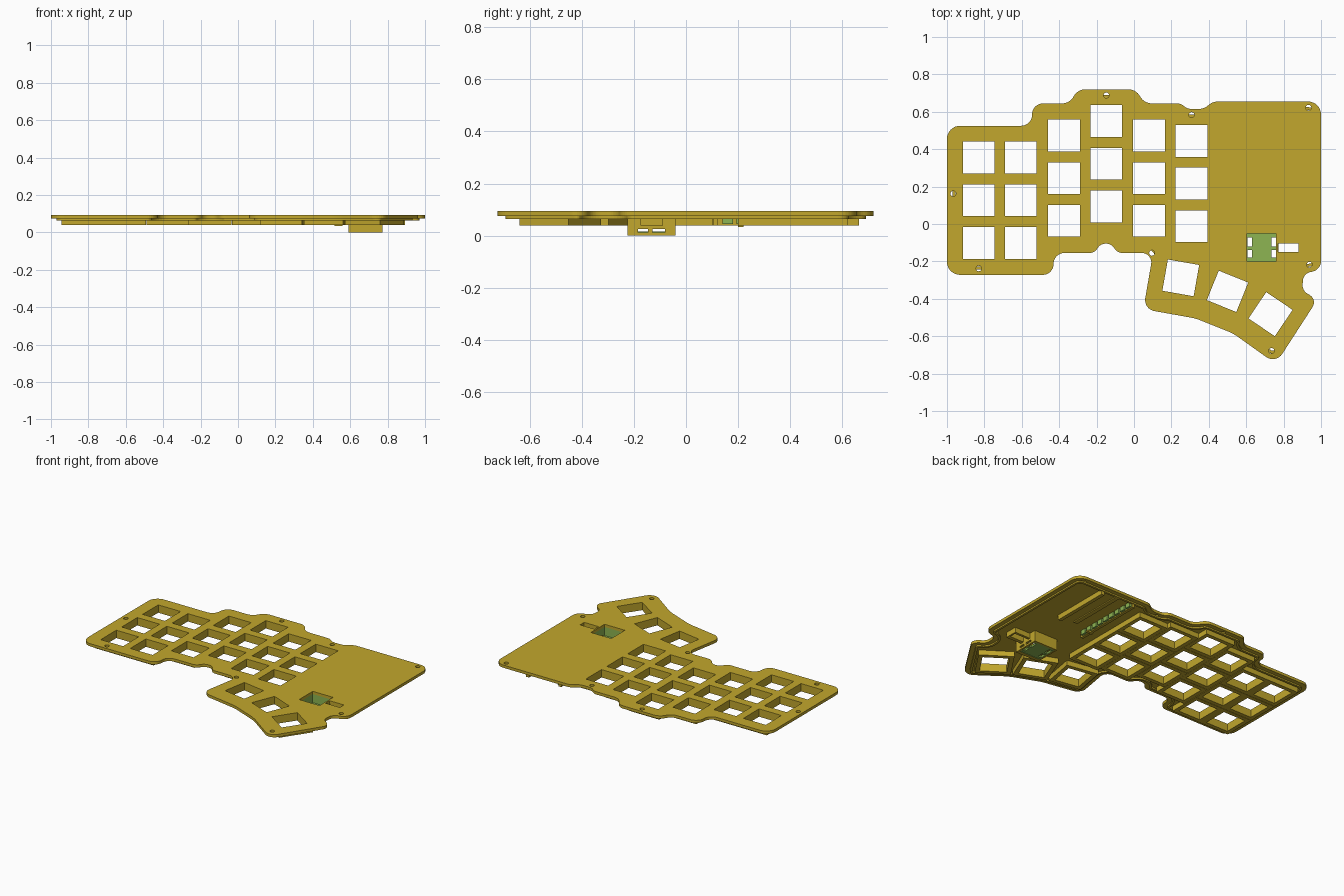
import bpy, bmesh, math
from mathutils import Vector, Matrix

if "Cube" in bpy.data.objects:
    bpy.data.objects.remove(bpy.data.objects["Cube"])


def material(name, rgb):
    m = bpy.data.materials.new(name)
    m.diffuse_color = (*rgb, 1)
    m.use_nodes = True
    m.node_tree.nodes["Principled BSDF"].inputs["Base Color"].default_value = m.diffuse_color
    return m


GOLD = material("mustard plastic", (0.54, 0.39, 0.026))
GREEN = material("leaf green", (0.27, 0.46, 0.085))


def add_mesh(name, mesh, mat):
    ob = bpy.data.objects.new(name, mesh)
    bpy.context.collection.objects.link(ob)
    mesh.materials.clear()
    mesh.materials.append(mat)
    return ob


def slab(name, loops, z0, z1, mat=GOLD):
    """Flat slab; the first loop is the outside, the rest are holes."""
    cu = bpy.data.curves.new(name, 'CURVE')
    cu.dimensions = '2D'
    cu.fill_mode = 'BOTH'
    cu.extrude = (z1 - z0) / 2
    for loop in loops:
        sp = cu.splines.new('POLY')
        sp.points.add(len(loop) - 1)
        for p, v in zip(sp.points, loop):
            p.co = (v[0], v[1], 0, 1)
        sp.use_cyclic_u = True
    tmp = bpy.data.objects.new(name + "_profile", cu)
    bpy.context.collection.objects.link(tmp)
    dg = bpy.context.evaluated_depsgraph_get()
    me = bpy.data.meshes.new_from_object(tmp.evaluated_get(dg))
    bpy.data.objects.remove(tmp)
    me.transform(Matrix.Translation((0, 0, (z0 + z1) / 2)))
    for f in me.polygons:
        f.use_smooth = False
        f.material_index = 0
    return add_mesh(name, me, mat)


def box(name, x0, x1, y0, y1, z0, z1, mat=GOLD):
    bm = bmesh.new()
    bmesh.ops.create_cube(bm, size=1)
    for v in bm.verts:
        v.co = ((x0, x1)[v.co.x > 0], (y0, y1)[v.co.y > 0], (z0, z1)[v.co.z > 0])
    me = bpy.data.meshes.new(name)
    bm.to_mesh(me)
    bm.free()
    return add_mesh(name, me, mat)


def fillet(pts, steps=8):
    """Round each corner (x, y, radius) of a closed polygon."""
    out = []
    for i, (x, y, r) in enumerate(pts):
        p = Vector((x, y))
        a = Vector(pts[i - 1][:2]) - p
        b = Vector(pts[(i + 1) % len(pts)][:2]) - p
        t = min(r / math.tan(a.angle(b) / 2), a.length * 0.49, b.length * 0.49)
        a.normalize()
        b.normalize()
        rad = t * math.tan(a.angle(b) / 2)
        c = p + (a + b).normalized() * math.hypot(t, rad)
        u, w = p + a * t - c, p + b * t - c
        ang = math.atan2(u.x * w.y - u.y * w.x, u.dot(w))
        for k in range(steps + 1):
            out.append(c + Matrix.Rotation(ang * k / steps, 2) @ u)
    return out


def inset(loop, d):
    """Move a clockwise loop inwards by d."""
    out = []
    for i, p in enumerate(loop):
        e, f = (p - loop[i - 1]).normalized(), (loop[(i + 1) % len(loop)] - p).normalized()
        n = Vector((e.y + f.y, -e.x - f.x)).normalized()
        out.append(p + n * d / max(0.5, n.dot(Vector((e.y, -e.x)))))
    return out


def rect(x0, x1, y0, y1):
    return [(x0, y0), (x1, y0), (x1, y1), (x0, y1)]


def square(x, y, deg, s):
    r = Matrix.Rotation(math.radians(deg), 2)
    return [Vector((x, y)) + r @ Vector(c) for c in rect(-s / 2, s / 2, -s / 2, s / 2)]


def circle(x, y, r, n=20):
    return [(x + r * math.cos(2 * math.pi * i / n), y + r * math.sin(2 * math.pi * i / n))
            for i in range(n)]


# Plate outline, clockwise: x, y, corner radius
outline = fillet([
    (-1, .525, .07), (-.545, .525, .06), (-.545, .645, .06), (-.345, .645, .07),
    (-.30, .72, .07), (.01, .72, .07), (.055, .645, .07), (.25, .645, .06),
    (.285, .615, .06), (.375, .615, .08), (.42, .655, .08), (1, .655, .07),
    (1, -.245, .06), (.905, -.265, .05), (.90, -.355, .05), (.98, -.405, .055),
    (.758, -.748, .06), (.53, -.585, .3), (.33, -.505, .3), (.05, -.455, .06),
    (.102, -.155, .05), (-.09, -.155, .06), (-.12, -.105, .05), (-.18, -.105, .05),
    (-.21, -.155, .06), (-.43, -.155, .06), (-.43, -.272, .06), (-1, -.272, .07)])

# Key positions: six columns of three, plus the thumb arc
columns = [(-.83, .355), (-.605, .355), (-.375, .473), (-.148, .55), (.08, .473), (.307, .444)]
keys = [(x, y - .228 * i, 0) for x, y in columns for i in range(3)]
keys += [(.25, -.288, -10), (.50, -.36, -22), (.73, -.482, -34)]
screws = [(-.967, .162), (-.148, .688), (.308, .583), (.933, .622),
          (.938, -.217), (.735, -.678), (.096, -.155), (-.83, -.238)]

# Top plate with all openings
holes = [square(x, y, a, .17) for x, y, a in keys]
holes += [circle(x, y, .015) for x, y in screws]
holes += [rect(.605, .76, -.2, -.052), rect(.77, .88, -.15, -.105)]
slab("top_plate", [outline] + holes, .075, .094)

# Locating lip under the plate edge
slab("edge_lip", [inset(outline, .03), inset(outline, .045)], .065, .0755)

# Socket frames below every key opening
for i, (x, y, a) in enumerate(keys):
    slab(f"key_frame_{i + 1}", [square(x, y, a, .226), square(x, y, a, .17)], .04, .0755)

# Sensor well: walls with two slits on each side
cx, cy = .6825, -.126
walls = [box("well_front_wall", .592, .773, -.225, -.2, 0, .0755),
         box("well_back_wall", .592, .773, -.052, -.04, 0, .0755)]
for side, x0, x1 in (("left", .592, .605), ("right", .76, .773)):
    walls.append(box(f"well_{side}_sill", x0, x1, -.2, -.052, 0, .012))
    walls.append(box(f"well_{side}_wall", x0, x1, -.2, -.052, .025, .0755))
    for j, (y0, y1) in enumerate([(-.2, -.185), (-.145, -.128), (-.08, -.052)]):
        walls.append(box(f"well_{side}_post_{j + 1}", x0, x1, y0, y1, .012, .025))
for w in walls:
    w.data.materials.append(GREEN)
    for f in w.data.polygons:  # inner faces are green
        inward = Vector((cx, cy, 0)) - Vector((f.center.x, f.center.y, 0))
        along_x = w.name.startswith(("well_left", "well_right"))
        if (f.normal.x * inward.x > .01 if along_x else f.normal.y * inward.y > .01):
            f.material_index = 1

# Well floor with four openings
slots = [rect(a, b, c, d) for a, b in ((.607, .63), (.735, .758))
         for c, d in ((-.18, -.14), (-.12, -.072))]
slab("well_floor", [rect(.605, .76, -.2, -.052)] + slots, .003, .016, GREEN)

# Collar around the cable slot
slab("slot_collar", [rect(.768, .892, -.175, -.088), rect(.77, .88, -.15, -.105)], .04, .0755)

# Controller holder under the wide area: outer rail, pin rail with green teeth, clip
box("controller_outer_rail", .76, .785, .2, .62, .04, .0755)
box("controller_pin_rail", .515, .535, .12, .62, .04, .0755)
box("controller_clip", .515, .56, .2, .22, .033, .045)
box("controller_ridge", .63, .66, .2, .62, .068, .0755)
for i in range(9):
    y = .14 + i * .054
    box(f"pin_tooth_{i + 1}", .535, .55, y, y + .04, .045, .0755, GREEN)
